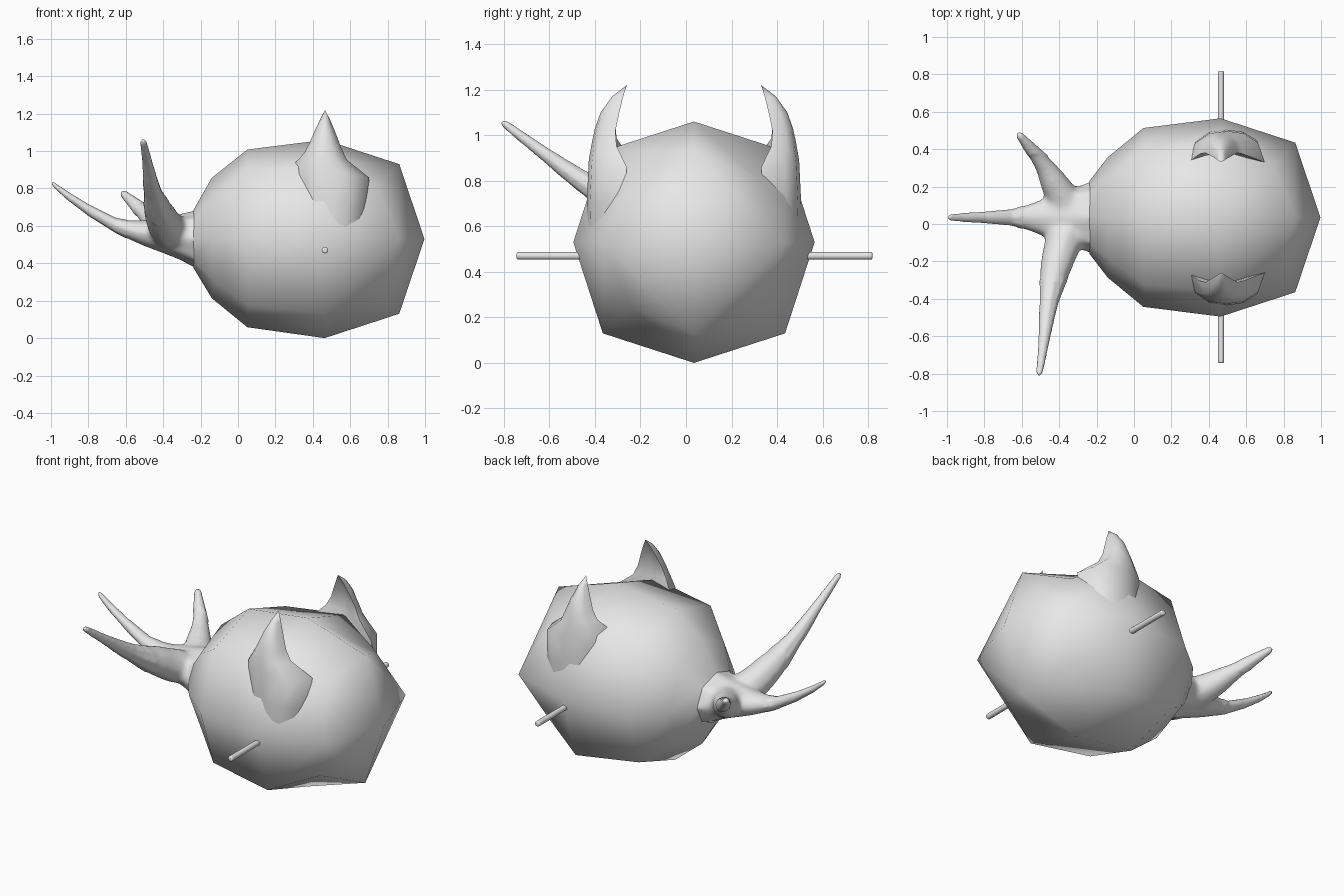
import bpy, bmesh, math

if "Cube" in bpy.data.objects:
    bpy.data.objects.remove(bpy.data.objects["Cube"])

grey = bpy.data.materials.new("light_grey")
grey.diffuse_color = (0.8, 0.8, 0.8, 1)
grey.use_nodes = True
grey.node_tree.nodes["Principled BSDF"].inputs["Base Color"].default_value = grey.diffuse_color
CY = 0.035  # mirror plane of body and ears


def add(name, mesh):
    ob = bpy.data.objects.new(name, mesh)
    bpy.context.collection.objects.link(ob)
    mesh.materials.clear()
    mesh.materials.append(grey)
    return ob


def finish(name, bm):
    bmesh.ops.recalc_face_normals(bm, faces=bm.faces[:])
    for f in bm.faces:
        f.smooth = True
    me = bpy.data.meshes.new(name)
    bm.to_mesh(me)
    bm.free()
    return add(name, me)


def bridge(bm, a, b):
    n = len(a)
    for i in range(n):
        bm.faces.new((a[i], a[(i + 1) % n], b[(i + 1) % n], b[i]))


def loft(bm, table):
    """Eight-sided rings along x:
    (x of axis verts, x of diagonal verts, centre z, radius y, radius z, diagonal scale)"""
    rings = []
    for xa, xd, cz, ry, rz, k in table:
        ring = []
        for i in range(8):
            a = i * math.pi / 4
            s = k if i % 2 else 1
            ring.append(bm.verts.new((xd if i % 2 else xa,
                                      CY + math.cos(a) * ry * s,
                                      cz + math.sin(a) * rz * s)))
        if rings:
            bridge(bm, rings[-1], ring)
        rings.append(ring)
    return rings


# body: coarse ball, drawn out to a neck on the left
bm = bmesh.new()
rings = loft(bm, [
    (0.862, 0.743, 0.53, 0.40, 0.40, 0.99),
    (0.463, 0.463, 0.53, 0.53, 0.53, 1.068),
    (0.05, 0.055, 0.533, 0.478, 0.475, 1.06),
    (-0.14, -0.13, 0.535, 0.322, 0.322, 0.99),
    (-0.238, -0.235, 0.53, 0.195, 0.155, 1.0),
])
pole = bm.verts.new((0.997, CY, 0.53))
for i in range(0, 8, 2):
    a, d, b = rings[0][i], rings[0][i + 1], rings[0][(i + 2) % 8]
    bm.faces.new((pole, a, b))
    bm.faces.new((a, d, b))
finish("body", bm)


# tail: neck and middle prong, with two tapered side prongs, fused together
def prong(bm, pts):
    cu = bpy.data.curves.new("prong_path", 'CURVE')
    cu.dimensions = '3D'
    cu.bevel_depth = 1
    cu.bevel_resolution = 2
    cu.resolution_u = 4
    cu.use_fill_caps = True
    sp = cu.splines.new('BEZIER')
    sp.bezier_points.add(len(pts) - 1)
    for bp, (x, y, z, r) in zip(sp.bezier_points, pts):
        bp.co = (x, y, z)
        bp.radius = r
        bp.handle_left_type = bp.handle_right_type = 'AUTO'
    tmp = bpy.data.objects.new("prong_path", cu)
    bpy.context.collection.objects.link(tmp)
    bpy.context.view_layer.update()
    me = bpy.data.meshes.new_from_object(
        tmp.evaluated_get(bpy.context.evaluated_depsgraph_get()))
    bpy.data.objects.remove(tmp)
    bm.from_mesh(me)


bm = bmesh.new()
tail = loft(bm, [(x, x, z, ry, rz, 1.0) for x, z, ry, rz in (
    (-0.18, 0.53, 0.195, 0.155), (-0.245, 0.53, 0.192, 0.153),
    (-0.30, 0.54, 0.172, 0.13), (-0.40, 0.55, 0.14, 0.10),
    (-0.50, 0.56, 0.10, 0.073), (-0.57, 0.575, 0.073, 0.057),
    (-0.65, 0.60, 0.046, 0.043), (-0.80, 0.685, 0.032, 0.033),
    (-0.91, 0.76, 0.025, 0.025), (-0.985, 0.82, 0.018, 0.016))])
bm.faces.new(tail[0])
tip = bm.verts.new((-1.003, CY, 0.833))
for i in range(8):
    bm.faces.new((tip, tail[-1][i], tail[-1][(i + 1) % 8]))
prong(bm, [(-0.31, 0.04, 0.54, 0.07), (-0.37, -0.08, 0.58, 0.105),
           (-0.415, -0.22, 0.655, 0.09), (-0.455, -0.42, 0.775, 0.051),
           (-0.485, -0.65, 0.94, 0.028), (-0.505, -0.79, 1.045, 0.018),
           (-0.508, -0.81, 1.06, 0.008)])
prong(bm, [(-0.31, 0.02, 0.54, 0.07), (-0.375, 0.13, 0.565, 0.095),
           (-0.43, 0.225, 0.605, 0.078), (-0.48, 0.31, 0.65, 0.055),
           (-0.55, 0.40, 0.715, 0.036), (-0.61, 0.472, 0.77, 0.021),
           (-0.622, 0.487, 0.78, 0.009)])
bmesh.ops.remove_doubles(bm, verts=bm.verts[:], dist=0.0005)
raw = finish("tail_raw", bm)
rem = raw.modifiers.new("fuse", 'REMESH')
rem.mode = 'VOXEL'
rem.voxel_size = 0.01
bpy.context.view_layer.update()
me = bpy.data.meshes.new_from_object(
    raw.evaluated_get(bpy.context.evaluated_depsgraph_get()))
bpy.data.objects.remove(raw)
bm = bmesh.new()
bm.from_mesh(me)
# soften only the webs where the prongs meet, keep the thin ends
hub = [v for v in bm.verts if -0.6 < v.co.x < -0.24 and abs(v.co.y - CY) < 0.33]
for _ in range(25):
    bmesh.ops.smooth_vert(bm, verts=hub, factor=0.5,
                          use_axis_x=True, use_axis_y=True, use_axis_z=True)
finish("tail", bm)

# ears: crescent sections, hollow towards the middle
# (z, half width, outer y, corner y, hollow y), y measured from the mirror plane
EAR = [
    (0.60, 0.18, 0.468, 0.30, 0.33),
    (0.72, 0.20, 0.470, 0.31, 0.33),
    (0.89, 0.205, 0.462, 0.295, 0.35),
    (0.97, 0.115, 0.448, 0.34, 0.36),
    (1.03, 0.085, 0.435, 0.345, 0.365),
    (1.10, 0.057, 0.41, 0.33, 0.355),
    (1.17, 0.026, 0.36, 0.312, 0.325),
]
for name, side in (("back_ear", 1), ("front_ear", -1)):
    bm = bmesh.new()
    prev = None
    for z, w, yo, yc, ym in EAR:
        d = yo - yc
        half = [(1, yc), (0.82, yc + 0.62 * d), (0.45, yc + 0.92 * d)]
        prof = [(-w * u, y) for u, y in half] + [(0, yo)] + \
               [(w * u, y) for u, y in reversed(half)] + \
               [(0.45 * w, (yc + ym) / 2), (0, ym), (-0.45 * w, (yc + ym) / 2)]
        # lower sections lean right, with the left corner a little higher
        cx = 0.495 if z < 0.95 else 0.467
        ring = [bm.verts.new((cx + x, CY + side * y, z - 0.15 * x)) for x, y in prof]
        if prev:
            bridge(bm, prev, ring)
        else:
            bm.faces.new(ring)
        prev = ring
    top = bm.verts.new((0.465, CY + side * 0.295, 1.22))
    for i in range(len(prev)):
        bm.faces.new((prev[i], prev[(i + 1) % len(prev)], top))
    ob = finish(name, bm)
    bpy.ops.object.select_all(action='DESELECT')
    bpy.context.view_layer.objects.active = ob
    ob.select_set(True)
    bpy.ops.object.shade_smooth_by_angle(angle=math.radians(60))

# thin rod through the body
bpy.ops.mesh.primitive_cylinder_add(vertices=16, radius=0.017, depth=1.563,
                                    location=(0.465, 0.0375, 0.47),
                                    rotation=(math.pi / 2, 0, 0))
rod = bpy.context.object
rod.name = "rod"
rod.data.materials.append(grey)
bev = rod.modifiers.new("bevel", 'BEVEL')
bev.width = 0.008
bev.segments = 3
bpy.ops.object.shade_smooth_by_angle(angle=math.radians(50))
